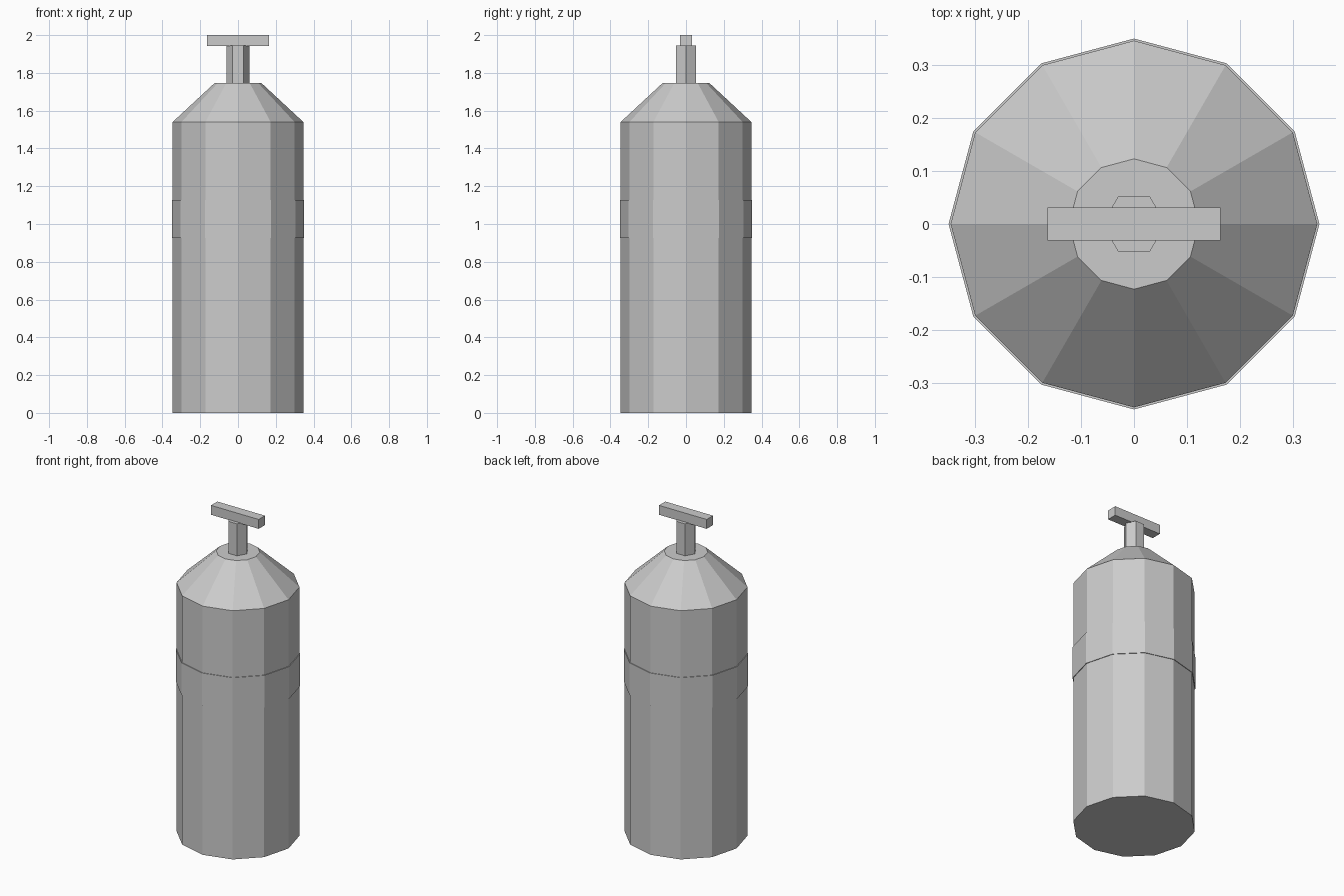
import bpy
import math

if "Cube" in bpy.data.objects:
    bpy.data.objects.remove(bpy.data.objects["Cube"])


def prism(name, sides, r_low, r_high, z_low, z_high, turn=0.0):
    """Flat-faced cylinder or truncated cone between two heights."""
    bpy.ops.mesh.primitive_cone_add(
        vertices=sides, radius1=r_low, radius2=r_high, depth=z_high - z_low,
        location=(0, 0, (z_low + z_high) / 2), rotation=(0, 0, turn))
    bpy.context.object.name = name


# Tank: straight twelve-sided body with a tapered shoulder
prism("tank_body", 12, 0.346, 0.346, 0.0, 1.54)
prism("tank_shoulder", 12, 0.346, 0.123, 1.54, 1.747)

# Thin band wrapped around the body
prism("tank_band", 12, 0.35, 0.35, 0.927, 1.127)

# Six-sided valve stem with corners on the x axis
prism("valve_stem", 6, 0.06, 0.06, 1.747, 1.945, math.radians(30))

# Cross bar handle
bpy.ops.mesh.primitive_cube_add(size=1, location=(0, 0, 1.971))
handle = bpy.context.object
handle.name = "valve_handle"
handle.scale = (0.327, 0.062, 0.058)
